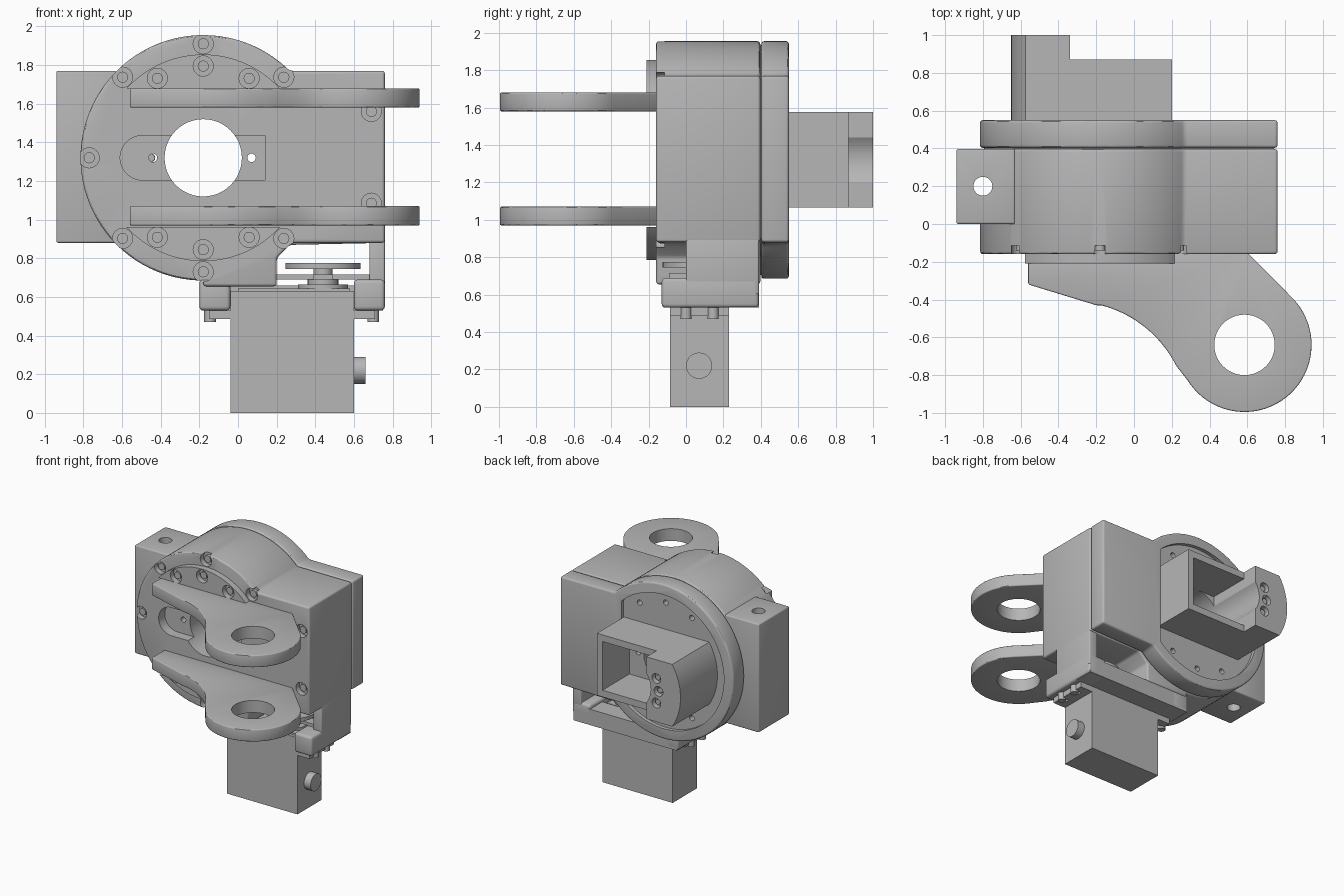
import bpy, bmesh
from math import sin, cos, radians

if "Cube" in bpy.data.objects:
    bpy.data.objects.remove(bpy.data.objects["Cube"], do_unlink=True)

grey = bpy.data.materials.new("plain grey")
grey.use_nodes = True
grey.diffuse_color = (0.47, 0.47, 0.47, 1)
grey.node_tree.nodes["Principled BSDF"].inputs["Base Color"].default_value = (0.47, 0.47, 0.47, 1)

CX, CZ = -0.18, 1.32          # axis of the round housing
parts = []


def arc(x, y, r, start, end, n=64):
    """Points along an arc, angles in degrees."""
    return [(x + r * cos(radians(start + (end - start) * i / n)),
             y + r * sin(radians(start + (end - start) * i / n))) for i in range(n + 1)]


def circle(x, y, r, n=48):
    return arc(x, y, r, 0, 360, n)[:-1]


def rect(x0, x1, y0, y1):
    return [(x0, y0), (x1, y0), (x1, y1), (x0, y1)]


def apply(ob, mod):
    bpy.context.view_layer.objects.active = ob
    bpy.ops.object.modifier_apply(modifier=mod.name)


def prism(name, pts, axis, lo, hi, bevel=0, keep=True):
    """Extrude a 2D profile along an axis."""
    place = {"x": lambda p, d: (d, p[0], p[1]),
             "y": lambda p, d: (p[0], d, p[1]),
             "z": lambda p, d: (p[0], p[1], d)}[axis]
    bm = bmesh.new()
    a = [bm.verts.new(place(p, lo)) for p in pts]
    b = [bm.verts.new(place(p, hi)) for p in pts]
    bm.faces.new(a)
    bm.faces.new(b)
    for i in range(len(pts)):
        j = (i + 1) % len(pts)
        bm.faces.new((a[i], a[j], b[j], b[i]))
    bmesh.ops.recalc_face_normals(bm, faces=bm.faces)
    mesh = bpy.data.meshes.new(name)
    bm.to_mesh(mesh)
    bm.free()
    mesh.materials.append(grey)
    ob = bpy.data.objects.new(name, mesh)
    bpy.context.collection.objects.link(ob)
    if bevel:
        mod = ob.modifiers.new("edge", "BEVEL")
        mod.width, mod.segments = bevel, 3
        mod.limit_method, mod.angle_limit = "ANGLE", radians(30)
        apply(ob, mod)
    if keep:
        parts.append(ob)
    return ob


def cut(targets, pts, axis, lo, hi):
    """Cut a prism out of each target."""
    cutter = prism("cutter", pts, axis, lo, hi, keep=False)
    cutter.hide_render = True
    for ob in targets:
        mod = ob.modifiers.new("cut", "BOOLEAN")
        mod.operation, mod.solver, mod.object = "DIFFERENCE", "EXACT", cutter
        apply(ob, mod)
    bpy.data.objects.remove(cutter, do_unlink=True)


def screw(target, x, z, y, out=-1, r=0.052):
    """Counterbored hole with a small screw head in it."""
    deep = y - out * 0.045
    cut([target], circle(x, z, r, 24), "y", min(deep, y + out * .02), max(deep, y + out * .02))
    prism("screw_head", circle(x, z, r / 2, 16), "y", deep - 0.01, deep + 0.01)
    prism("screw_collar", circle(x, z, r * 0.55, 16), "y",
          min(deep, deep + out * 0.025), max(deep, deep + out * 0.025))


# Main housing and back cover
outer = arc(CX, CZ, 0.635, 45.2, 270, 72)
housing = prism("housing", outer + [(CX, .655), (.2, .655), (.2, .8), (.28, .88),
                                    (.76, .88), (.76, 1.77)], "y", -.16, .397, .015)
cover = prism("back_cover", arc(CX, CZ, 0.635, 45.2, 314.8, 80) + [(.76, .88), (.76, 1.77)],
              "y", .403, .55, .015)
prism("cover_seam", arc(CX, CZ, 0.615, 45.2, 314.8, 80) + [(.74, .9), (.74, 1.75)],
      "y", .38, .42)
seam = parts[-1]
cut([cover], arc(CX, CZ, 0.55, 46, 314, 64), "y", .52, .6)

# Side mounting block with vertical hole
mount = prism("side_mount", rect(-.94, -.63, .88, 1.77), "y", 0, .397, .01)
for ob in (mount, housing):
    cut([ob], circle(-.8, .2, .05, 32), "z", .8, 1.9)

# Rear bracket with a rounded outer end and a hollow core
end = arc(CX, CZ, .47, 147.1, 212.9, 20)
bracket = prism("rear_bracket", end + [(.2, 1.065), (.2, 1.575)], "y", .51, 1)
cut([bracket], rect(-.34, .3, 1, 1.7), "y", .87, 1.1)
cut([bracket], rect(-.34, .15, 1.12, 1.52), "y", .4, 1.1)
for a in (158, 180, 202):
    screw(bracket, CX + .27 * cos(radians(a)), CZ + .27 * sin(radians(a)), 1, 1, .04)

# Front slot, centre bore and pin holes
cut([housing], arc(-.495, CZ, .115, 90, 270, 24) + [(.14, 1.205), (.14, 1.435)], "y", -.3, -.08)
cut([housing, cover, seam, bracket], circle(CX, CZ, .2), "y", -.5, 1.2)
for x in (-.44, .07):
    cut([housing, cover, seam, bracket], circle(x, CZ, .022, 16), "y", -.5, 1.2)

# Housing screws
for a in range(45, 316, 45):
    screw(housing, CX + .59 * cos(radians(a)), CZ + .59 * sin(radians(a)), -.16)
for z in (1.56, 1.085):
    screw(housing, .69, z, -.16)

# Two raised front segments, each carrying a forward arm with an eye
eye = (.585, -.64)
arm_shape = ([(-.56, -.15), (-.56, -.32), (-.2, -.43)]
             + arc(-.33, -1.03, .62, 75, 27, 16)
             + arc(*eye, .355, 212, 405, 48) + [(.6, -.15)])
for name, z0, a0, a1 in (("upper", 1.58, 36, 144), ("lower", .97, 216, 324)):
    pad = prism(name + "_pad", arc(CX, CZ, .535, a0 + 6, a1 - 6, 40), "y", -.21, -.15)
    arm = prism(name + "_arm", arm_shape, "z", z0, z0 + .1, .008)
    cut([arm], circle(*eye, .16), "z", z0 - .1, z0 + .2)
    for a in (60, 90, 120):
        a += 0 if name == "upper" else 180
        px, pz = CX + .475 * cos(radians(a)), CZ + .475 * sin(radians(a))
        screw(pad, px, pz, -.21)
        cut([cover], circle(px, pz, .022, 16), "y", .46, .6)

# Motor cradle under the housing
prism("cradle_left", rect(.6, .76, .53, .69), "y", -.13, .39, .02)
prism("cradle_right", rect(-.2, -.04, .53, .69), "y", -.13, .39, .02)
prism("cradle_back", rect(-.19, .75, .53, .66), "y", .23, .39)
prism("cradle_side_wall", rect(.68, .76, .6, .9), "y", 0, .39, .01)

# Motor with mounting ears and cable boss
prism("motor_body", rect(-.04, .6, 0, .63), "y", -.085, .23)
ears = prism("motor_ears", rect(-.15, .71, .485, .53), "y", -.085, .23)
for x0, x1 in ((-.2, -.09), (.65, .75)):
    for y in (0, .145):
        cut([ears], rect(x0, x1, y - .018, y + .018), "z", .4, .6)
        prism("ear_screw", circle((x0 + x1) / 2, y, .03, 16), "z", .47, .54)
prism("cable_boss", circle(.07, .22, .07, 32), "x", .59, .66)
prism("motor_cap", rect(0, .58, .62, .645), "y", -.06, .2)

# Output shaft, cross horn and top disc
prism("shaft_base", circle(.44, .07, .13, 32), "z", .62, .665)
prism("shaft", circle(.44, .07, .05, 24), "z", .62, .75)
prism("shaft_collar", circle(.44, .07, .08, 24), "z", .66, .69)
prism("horn_long", rect(.2, .68, .03, .11), "z", .69, .715)
prism("horn_short", rect(.39, .49, -.09, .23), "z", .69, .715)
prism("horn_disc", circle(.44, .07, .195), "z", .745, .775)

# Smooth rounds, crisp edges
bpy.ops.object.select_all(action="DESELECT")
for ob in parts:
    ob.select_set(True)
bpy.context.view_layer.objects.active = parts[0]
bpy.ops.object.shade_smooth_by_angle(angle=radians(30))
